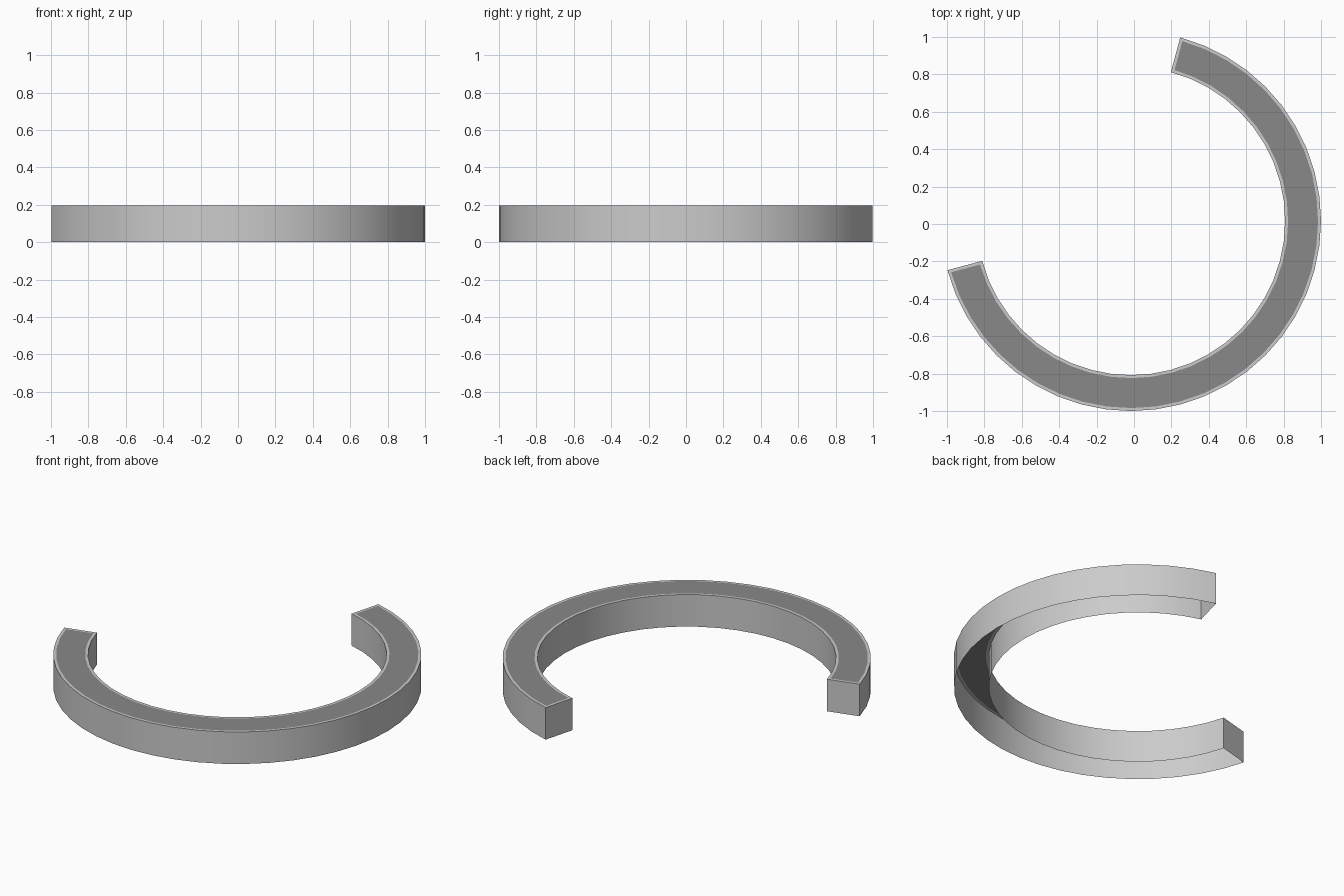
import bpy, bmesh, math

if "Cube" in bpy.data.objects:
    bpy.data.objects.remove(bpy.data.objects["Cube"])

CX, CY = -0.016, 0.016            # arc centre, so the bounds are centred
R_OUT, R_IN, HEIGHT, RIM = 1.016, 0.824, 0.195, 0.016
START, END, SEGS = math.radians(-165), math.radians(75), 32


def arc(r, inset):
    """Points of one arc, its ends pulled in parallel to the end walls."""
    d = math.asin(inset / r)
    a0, a1 = START + d, END - d
    return [(CX + r * math.cos(a0 + (a1 - a0) * i / SEGS),
             CY + r * math.sin(a0 + (a1 - a0) * i / SEGS)) for i in range(SEGS + 1)]


def outline(inset):
    """Closed counter-clockwise outline of the open ring."""
    return arc(R_OUT - inset, inset) + arc(R_IN + inset, inset)[::-1]


def loop(bm, pts, z):
    return [bm.verts.new((x, y, z)) for x, y in pts]


def bridge(bm, a, b):
    n = len(a)
    for i in range(n):
        j = (i + 1) % n
        bm.faces.new((a[i], a[j], b[j], b[i]))


def finish(bm, name):
    mesh = bpy.data.meshes.new(name)
    bm.to_mesh(mesh)
    bm.free()
    ob = bpy.data.objects.new(name, mesh)
    bpy.context.collection.objects.link(ob)
    bpy.ops.object.select_all(action='DESELECT')
    ob.select_set(True)
    bpy.context.view_layer.objects.active = ob
    bpy.ops.object.shade_smooth_by_angle(angle=math.radians(30))
    return ob


# Thin side walls, open underneath, with a narrow pale rim on top
bm = bmesh.new()
bottom = loop(bm, outline(0), 0)
top = loop(bm, outline(0), HEIGHT)
inner = loop(bm, outline(RIM), HEIGHT)
bridge(bm, bottom, top)
bridge(bm, top, inner)
finish(bm, "ring_walls_and_rim")

# Dark top panel inside the rim
bm = bmesh.new()
edge = loop(bm, outline(RIM), HEIGHT)
n = len(edge)
for i in range(SEGS):
    bm.faces.new((edge[i], edge[i + 1], edge[n - 2 - i], edge[n - 1 - i]))
bmesh.ops.recalc_face_normals(bm, faces=bm.faces)
for f in bm.faces:
    f.normal_update()
    if f.normal.z < 0:
        f.normal_flip()
panel = finish(bm, "top_panel")
dark = bpy.data.materials.new("dark_grey")
dark.diffuse_color = (0.25, 0.25, 0.25, 1)
dark.use_nodes = True
dark.node_tree.nodes["Principled BSDF"].inputs["Base Color"].default_value = dark.diffuse_color
panel.data.materials.append(dark)
